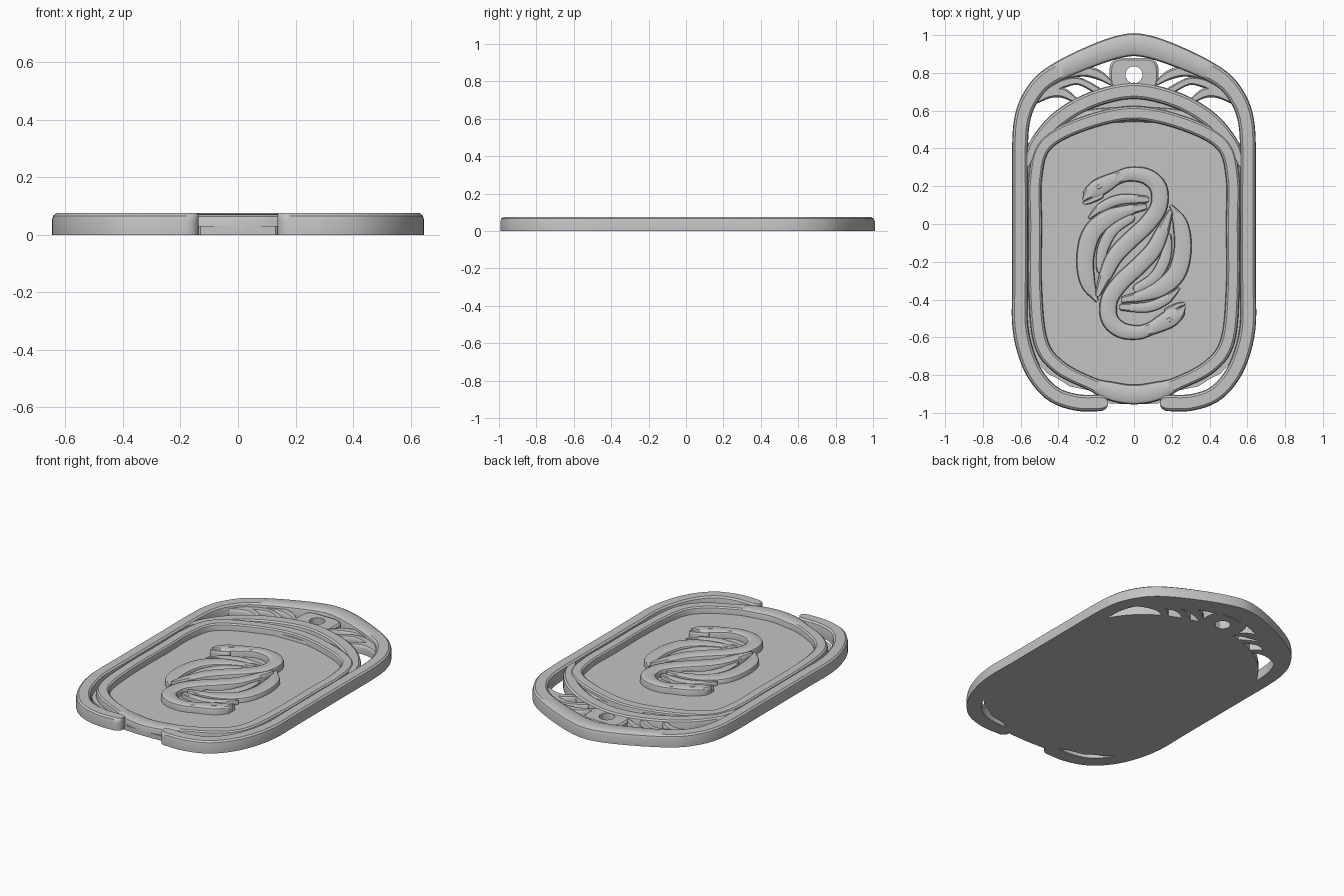
import bpy, bmesh, math
from mathutils import Vector

if "Cube" in bpy.data.objects:
    bpy.data.objects.remove(bpy.data.objects["Cube"])

grey = bpy.data.materials.new("plain grey")
grey.use_nodes = True
grey.diffuse_color = (0.55, 0.55, 0.55, 1)
grey.node_tree.nodes["Principled BSDF"].inputs["Base Color"].default_value = grey.diffuse_color

ROUNDED = [(-1, 0), (-1, .65), (-.9, .88), (-.65, 1), (.65, 1), (.9, .88), (1, .65), (1, 0)]


def finish(name, bm):
    bmesh.ops.recalc_face_normals(bm, faces=bm.faces)
    me = bpy.data.meshes.new(name)
    bm.to_mesh(me)
    bm.free()
    me.materials.append(grey)
    me.shade_smooth()
    me.set_sharp_from_angle(angle=math.radians(35))
    ob = bpy.data.objects.new(name, me)
    bpy.context.collection.objects.link(ob)
    return ob


def smooth_path(pts, closed, steps=8):
    """Catmull-Rom through points of (x, y, half width)."""
    pts = [Vector(p) for p in pts]
    n = len(pts)
    get = (lambda i: pts[i % n]) if closed else (lambda i: pts[max(0, min(n - 1, i))])
    out = []
    for i in range(n if closed else n - 1):
        a, b, c, d = (get(i + k) for k in (-1, 0, 1, 2))
        for s in range(steps):
            t = s / steps
            out.append(b + (c - a) * t / 2 + (2 * a - 5 * b + 4 * c - d) * t * t / 2
                       + (3 * b - a - 3 * c + d) * t ** 3 / 2)
    return out if closed else out + [pts[-1]]


def loft(name, sections, closed):
    """Join equal, closed cross-sections into one solid."""
    bm = bmesh.new()
    rows = [[bm.verts.new(p) for p in sec] for sec in sections]
    m, n = len(rows[0]), len(rows)
    for i in range(n if closed else n - 1):
        a, b = rows[i], rows[(i + 1) % n]
        for j in range(m):
            k = (j + 1) % m
            bm.faces.new((a[j], a[k], b[k], b[j]))
    if not closed:
        bm.faces.new(rows[0])
        bm.faces.new(rows[-1])
    return finish(name, bm)


def band(name, pts, z0, z1, closed=False):
    """Raised band with rounded shoulders and round ends."""
    path = smooth_path(pts, closed)
    n = len(path)
    frames = []
    for i, p in enumerate(path):
        a = path[(i - 1) % n] if closed else path[max(i - 1, 0)]
        b = path[(i + 1) % n] if closed else path[min(i + 1, n - 1)]
        frames.append((p.xy, (b - a).xy.normalized(), p.z))
    if not closed:
        angles = [math.radians(15 * k) for k in range(1, 6)]
        (p, t, w), (q, u, v) = frames[0], frames[-1]
        frames = ([(p - t * w * math.sin(a), t, w * math.cos(a)) for a in reversed(angles)] + frames
                  + [(q + u * v * math.sin(a), u, v * math.cos(a)) for a in angles])
    sections = [[(p.x - t.y * w * s, p.y + t.x * w * s, z0 + (z1 - z0) * h) for s, h in ROUNDED]
                for p, t, w in frames]
    return loft(name, sections, closed)


def mirrored(half, closed):
    """Complete a right half that starts at the top (or bottom) centre."""
    other = [(-p[0],) + tuple(p[1:]) for p in reversed(half)]
    return half + other[1:-1] if closed else other + half


def flip(pts):
    return [(-x, y, w) for x, y, w in pts]


def half_turn(pts):
    """Rotate half a turn about the middle of the emblem."""
    return [(-x, -.31 - y, w) for x, y, w in pts]


# Backing plate: leaves the openings between itself and the rim
half = [(0, .74), (.2, .70), (.4, .60), (.54, .45), (.6, .38), (.6, -.5), (.55, -.69), (.46, -.79),
        (.40, -.82), (.34, -.86), (.24, -.88), (.18, -.91), (.13, -.95), (0, -.955)]
bm = bmesh.new()
base = bm.faces.new([bm.verts.new((x, y, 0)) for x, y in mirrored(half, True)])
top = bmesh.ops.extrude_face_region(bm, geom=[base])["geom"]
bmesh.ops.translate(bm, verts=[g for g in top if isinstance(g, bmesh.types.BMVert)], vec=(0, 0, .03))
if base.is_valid is False or not any(all(v.co.z < .001 for v in f.verts) for f in bm.faces):
    bm.faces.new([v for v in bm.verts if v.co.z < .001])
finish("backing_plate", bm)

# Outer rim, open at the bottom centre
rim = [(.07, .94, .06), (.28, .865, .055), (.46, .77, .048), (.547, .67, .045), (.59, .56, .043),
       (.603, .42, .042), (.603, .2, .042), (.603, -.3, .042), (.603, -.53, .042), (.57, -.69, .043),
       (.51, -.815, .043), (.42, -.905, .043), (.30, -.945, .044), (.18, -.947, .044)]
band("outer_rim", mirrored(rim, False), 0, .075)

# Inner frame round the field, on a low ledge
frame = [(0, .587, .038), (.27, .53, .038), (.47, .42, .038), (.523, .24, .036), (.523, 0, .036),
         (.523, -.34, .036), (.495, -.62, .038), (.40, -.755, .038), (.23, -.845, .036),
         (.12, -.885, .05), (0, -.903, .052)]
band("inner_frame", mirrored(frame, True), .01, .07, True)
ledge = [(0, .61, .04), (.24, .565, .04), (.45, .45, .04), (.55, .26, .03)]
band("arch_ledge", mirrored(ledge[1:], False), .01, .052)

# Arch above the frame
arch = [(0, .705, .043), (.22, .658, .043), (.40, .555, .043), (.52, .42, .036), (.563, .32, .018)]
band("top_arch", mirrored(arch, False)[:4] + arch, 0, .066)

# Hanging tab with its hole
tab = []
for i in range(48):
    a = math.tau * i / 48
    c, s = math.cos(a), math.sin(a)
    r = (abs(c / .13) ** 4 + abs(s / .09) ** 4) ** -.25
    tab.append([(c * q, .79 + s * q, z) for q, z in
                ((.045, 0), (.045, .058), (r - .012, .058), (r, .048), (r, 0))])
loft("hanging_tab", tab, True)

# Leaf tracery between arch and rim
leaves = {
    "upper_leaf": [(.12, .745, .012), (.19, .79, .026), (.28, .808, .028), (.40, .775, .02)],
    "middle_leaf": [(.20, .71, .02), (.29, .755, .02), (.37, .745, .024), (.46, .70, .02)],
    "lower_leaf": [(.31, .655, .015), (.38, .695, .027), (.45, .692, .027), (.53, .65, .018)],
}
for name, pts in leaves.items():
    band(name + "_left", pts, 0, .055)
    band(name + "_right", flip(pts), 0, .055)

# Two entwined serpents, each half a turn from the other
parts = {
    "serpent_body": ([(-.262, .135, .012), (-.24, .16, .032), (-.195, .188, .047), (-.14, .218, .043),
                      (-.09, .243, .035), (-.02, .264, .038), (.07, .25, .043), (.13, .19, .046),
                      (.13, .09, .046), (.07, 0, .046), (-.02, -.085, .046), (-.10, -.17, .044),
                      (-.15, -.27, .035), (-.19, -.37, .015)], .072),
    "serpent_jaw": ([(-.262, .112, .01), (-.23, .122, .014), (-.18, .15, .02)], .066),
    "serpent_coil": ([(-.2, -.40, .012), (-.245, -.31, .04), (-.258, -.18, .047), (-.225, -.05, .05),
                      (-.14, .03, .045), (-.04, .07, .03), (.05, .09, .02)], .06),
    "serpent_inner_coil": ([(-.18, -.24, .02), (-.165, -.13, .03), (-.11, -.03, .03), (-.02, .03, .025)], .053),
    "serpent_tail": ([(-.235, .035, .008), (-.17, .09, .025), (-.07, .13, .028), (.06, .13, .02)], .055),
    "serpent_eye": ([(-.187, .197, .014), (-.183, .199, .014)], .0745),
}
for name, (pts, height) in parts.items():
    band("upper_" + name, pts, .02, height)
    band("lower_" + name, half_turn(pts), .02, height)
